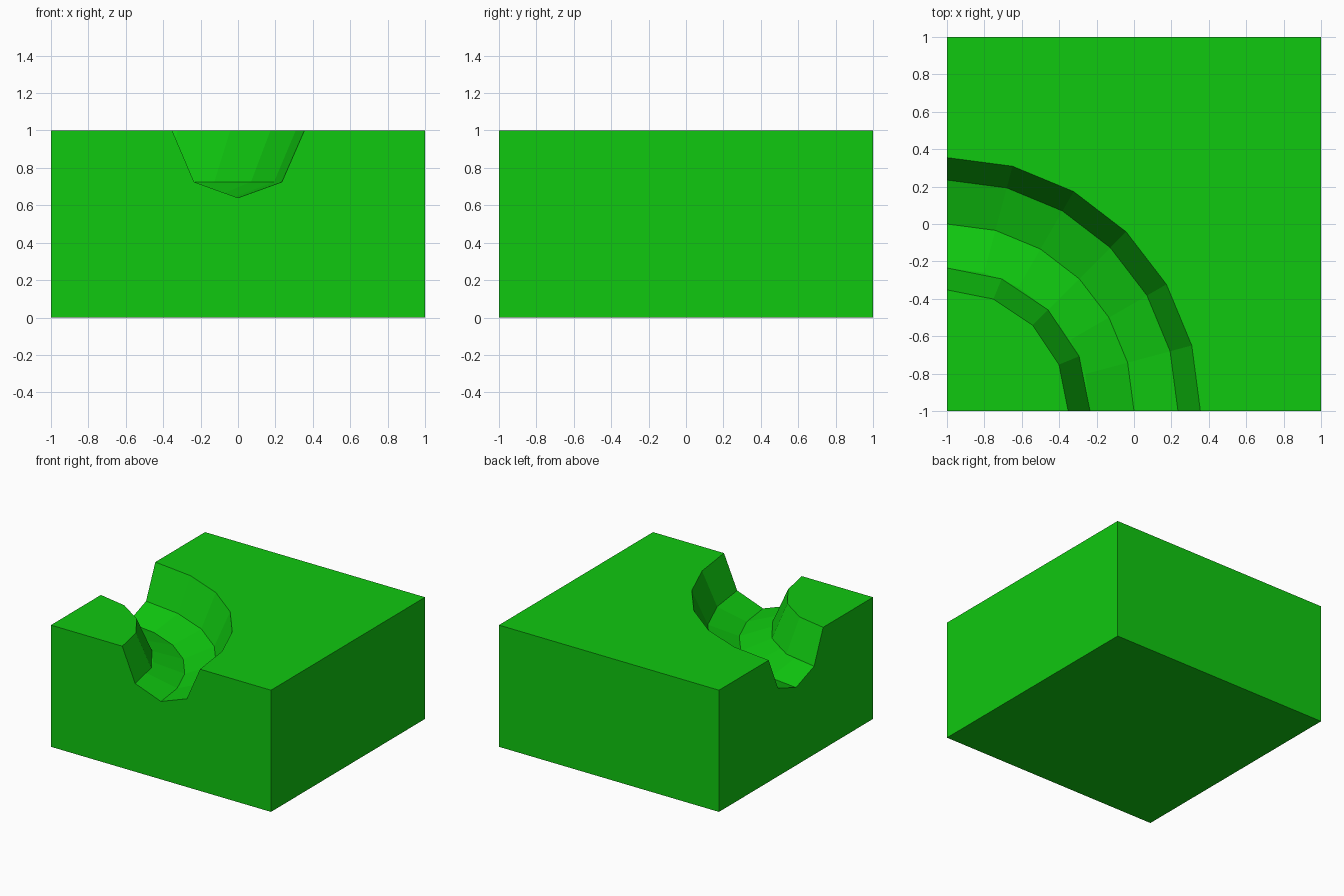
import bpy, bmesh
from math import sin, cos, pi
from mathutils import Vector

if "Cube" in bpy.data.objects:
    bpy.data.objects.remove(bpy.data.objects["Cube"])

bm = bmesh.new()


def face(points, direction):
    """Add a flat face that looks towards the given direction."""
    f = bm.faces.new([bm.verts.new(p) for p in points])
    f.normal_update()
    if f.normal.dot(Vector(direction)) < 0:
        f.normal_flip()


def arc(r, z, steps):
    """Quarter circle around the front left corner."""
    return [(-1 + r * cos(i * pi / 2 / steps), -1 + r * sin(i * pi / 2 / steps), z)
            for i in range(steps + 1)]


def strip(a, b, steps):
    """Band of quads between two (radius, height) profile points."""
    p, q = arc(*a, steps), arc(*b, steps)
    for i in range(steps):
        face([p[i], p[i + 1], q[i + 1], q[i]], (0, 0, 1))


# Groove cross-section: (radius, height), inside to outside
profile = [(0.648, 1), (0.765, 0.725), (1, 0.64), (1.235, 0.725), (1.355, 1)]

# Inner wall has fewer sides than the floor and outer wall
strip(profile[0], profile[1], 4)
strip((0.742, 0.725), profile[1], 6)  # small lip closing the mismatch
for a, b in zip(profile[1:], profile[2:]):
    strip(a, b, 6)

# Top surfaces on both sides of the groove
face(arc(0.648, 1, 4) + [(-1, -1, 1)], (0, 0, 1))
face(arc(1.355, 1, 6) + [(-1, 1, 1), (1, 1, 1), (1, -1, 1)], (0, 0, 1))

# Front and left sides carry the groove outline
outline = [(0, 0), (0, 1)] + profile + [(2, 1), (2, 0)]
face([(-1 + r, -1, z) for r, z in outline], (0, -1, 0))
face([(-1, -1 + r, z) for r, z in outline], (-1, 0, 0))

# Right, back and bottom
face([(1, -1, 0), (1, 1, 0), (1, 1, 1), (1, -1, 1)], (1, 0, 0))
face([(-1, 1, 0), (1, 1, 0), (1, 1, 1), (-1, 1, 1)], (0, 1, 0))
face([(-1, -1, 0), (1, -1, 0), (1, 1, 0), (-1, 1, 0)], (0, 0, -1))

bmesh.ops.remove_doubles(bm, verts=bm.verts[:], dist=0.0005)
mesh = bpy.data.meshes.new("grooved_corner_block")
bm.to_mesh(mesh)
bm.free()

green = bpy.data.materials.new("green")
green.diffuse_color = (0.005, 0.58, 0.005, 1)
green.use_nodes = True
green.node_tree.nodes["Principled BSDF"].inputs["Base Color"].default_value = green.diffuse_color
mesh.materials.append(green)
block = bpy.data.objects.new("grooved_corner_block", mesh)
bpy.context.collection.objects.link(block)
